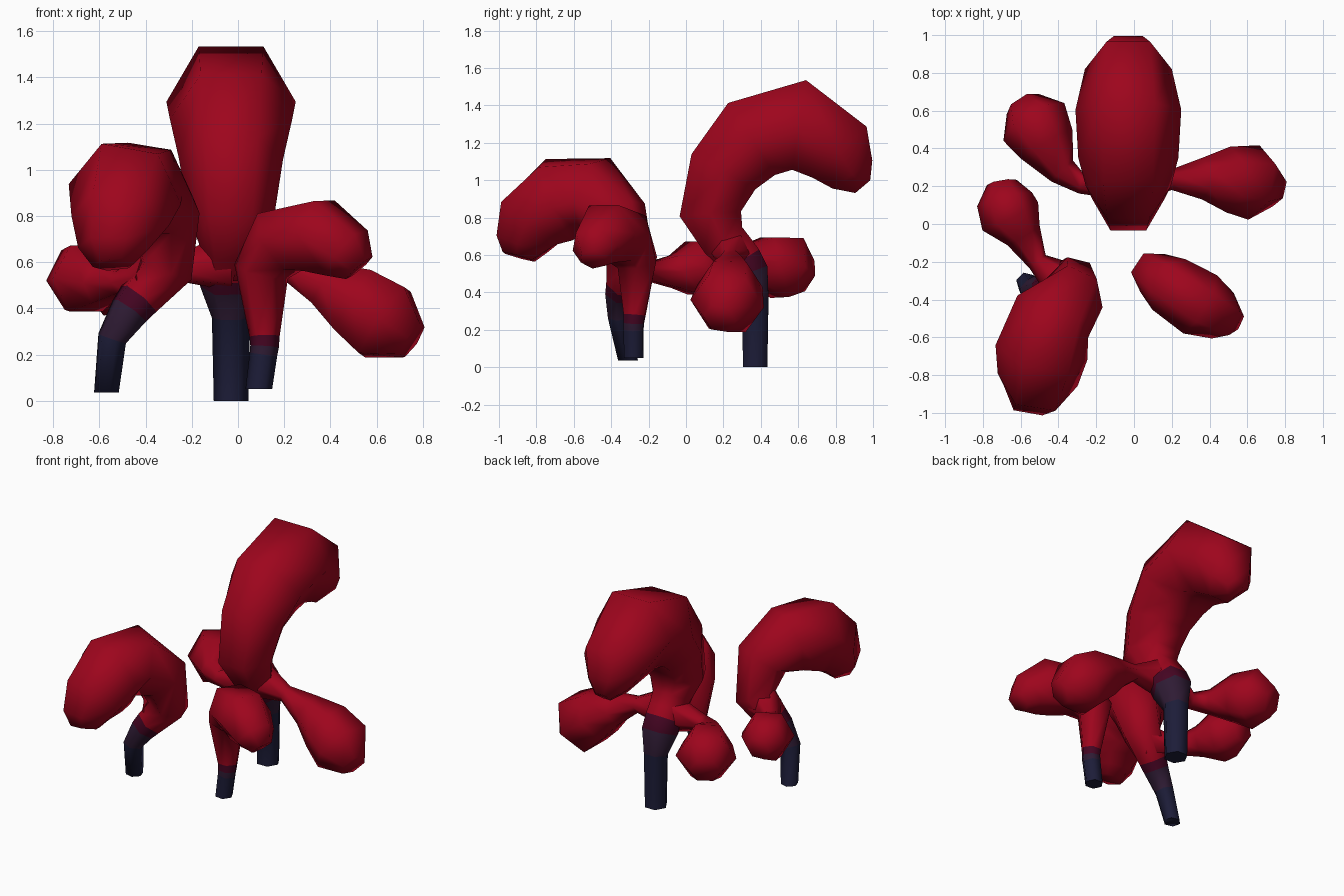
import bpy
import bmesh
import math
from mathutils import Vector

cube = bpy.data.objects.get("Cube")
if cube:
    bpy.data.objects.remove(cube, do_unlink=True)


def material(name, colour):
    mat = bpy.data.materials.new(name)
    mat.use_nodes = True
    mat.diffuse_color = (*colour, 1)
    mat.node_tree.nodes["Principled BSDF"].inputs["Base Color"].default_value = (*colour, 1)
    return mat


palette = [
    material("crimson", (0.34, 0.0015, 0.012)),
    material("stem_navy", (0.012, 0.012, 0.04)),
    material("stem_plum", (0.028, 0.011, 0.034)),
    material("dark_maroon", (0.06, 0.0015, 0.016)),
]
RED, NAVY, PLUM, MAROON = range(4)
SIDES = 6


def tube(name, side, path, bands=()):
    """Six-sided tube along (x, y, z, radius) points; bands colour the first segments."""
    points = [Vector(p[:3]) for p in path]
    bm = bmesh.new()
    rings = []
    for i, centre in enumerate(points):
        tangent = Vector()
        if i > 0:
            tangent += (centre - points[i - 1]).normalized()
        if i < len(points) - 1:
            tangent += (points[i + 1] - centre).normalized()
        # Stems are cut level at the foot
        if i == 0 and bands:
            tangent = Vector((0, 0, 1))
        tangent.normalize()
        across = Vector(side)
        across = (across - tangent * across.dot(tangent)).normalized()
        other = tangent.cross(across)
        ring = []
        for k in range(SIDES):
            a = math.tau * k / SIDES
            ring.append(bm.verts.new(centre + path[i][3] * (math.cos(a) * across + math.sin(a) * other)))
        rings.append(ring)
    for i in range(len(rings) - 1):
        low, high = rings[i], rings[i + 1]
        for k in range(SIDES):
            n = (k + 1) % SIDES
            face = bm.faces.new((low[k], low[n], high[n], high[k]))
            face.material_index = bands[i] if i < len(bands) else RED
    base = bm.faces.new(list(reversed(rings[0])))
    base.material_index = bands[0] if bands else RED
    bm.faces.new(rings[-1])
    mesh = bpy.data.meshes.new(name)
    bm.to_mesh(mesh)
    bm.free()
    for mat in palette:
        mesh.materials.append(mat)
    obj = bpy.data.objects.new(name, mesh)
    bpy.context.collection.objects.link(obj)
    bpy.ops.object.select_all(action="DESELECT")
    obj.select_set(True)
    bpy.context.view_layer.objects.active = obj
    bpy.ops.object.shade_smooth_by_angle(angle=math.radians(80))


# Tall rear plant: flared stem and arching pod
tube("rear_plant", (1, 0, 0), [
    (-0.03, 0.37, 0, 0.075), (-0.03, 0.37, 0.36, 0.083), (-0.035, 0.33, 0.5, 0.13),
    (-0.035, 0.295, 0.57, 0.13), (-0.035, 0.265, 0.61, 0.13), (-0.03, 0.2, 0.68, 0.14),
    (-0.03, 0.13, 0.82, 0.19), (-0.03, 0.2, 1.045, 0.225), (-0.03, 0.35, 1.22, 0.265),
    (-0.03, 0.605, 1.295, 0.28), (-0.03, 0.82, 1.15, 0.23), (-0.03, 0.89, 1.03, 0.15),
    (-0.03, 0.945, 0.965, 0.06),
], (NAVY, PLUM, MAROON))

# Rear plant: two drooping side buds
tube("rear_left_bud", (0, 1, 0), [
    (0, 0.24, 0.62, 0.12), (0.2, 0.235, 0.58, 0.055), (0.36, 0.24, 0.51, 0.11),
    (0.5, 0.235, 0.435, 0.175), (0.635, 0.22, 0.34, 0.2), (0.755, 0.18, 0.26, 0.09),
])
tube("rear_right_bud", (0.8, 0.6, 0), [
    (-0.05, 0.25, 0.6, 0.13), (-0.28, 0.215, 0.57, 0.055), (-0.38, 0.28, 0.565, 0.08),
    (-0.46, 0.42, 0.56, 0.155), (-0.53, 0.54, 0.53, 0.19), (-0.59, 0.635, 0.485, 0.1),
])

# Front right plant: bent stem, arching pod and a bud behind
tube("front_right_plant", (1, -0.25, -0.22), [
    (-0.57, -0.31, 0.035, 0.055), (-0.545, -0.355, 0.27, 0.065), (-0.47, -0.345, 0.39, 0.09),
    (-0.43, -0.33, 0.44, 0.1), (-0.32, -0.3, 0.57, 0.13), (-0.32, -0.37, 0.8, 0.17),
    (-0.43, -0.49, 0.92, 0.22), (-0.49, -0.68, 0.895, 0.25), (-0.51, -0.825, 0.78, 0.215),
    (-0.54, -0.875, 0.66, 0.155), (-0.535, -0.895, 0.59, 0.095),
], (NAVY, PLUM, MAROON))
tube("front_right_bud", (0.85, 0.5, 0), [
    (-0.37, -0.31, 0.53, 0.12), (-0.51, -0.2, 0.51, 0.055), (-0.585, -0.06, 0.51, 0.1),
    (-0.655, 0.04, 0.53, 0.165), (-0.685, 0.13, 0.525, 0.15), (-0.7, 0.22, 0.51, 0.08),
])

# Front left plant: short stem and one arching pod
tube("front_left_plant", (0.5, 0.75, 0), [
    (0.09, -0.28, 0.05, 0.058), (0.11, -0.28, 0.2, 0.06), (0.115, -0.28, 0.235, 0.062),
    (0.115, -0.275, 0.28, 0.066), (0.1, -0.26, 0.56, 0.12), (0.185, -0.32, 0.69, 0.16),
    (0.35, -0.425, 0.715, 0.178), (0.47, -0.485, 0.64, 0.135), (0.525, -0.495, 0.575, 0.075),
], (NAVY, PLUM, MAROON))
